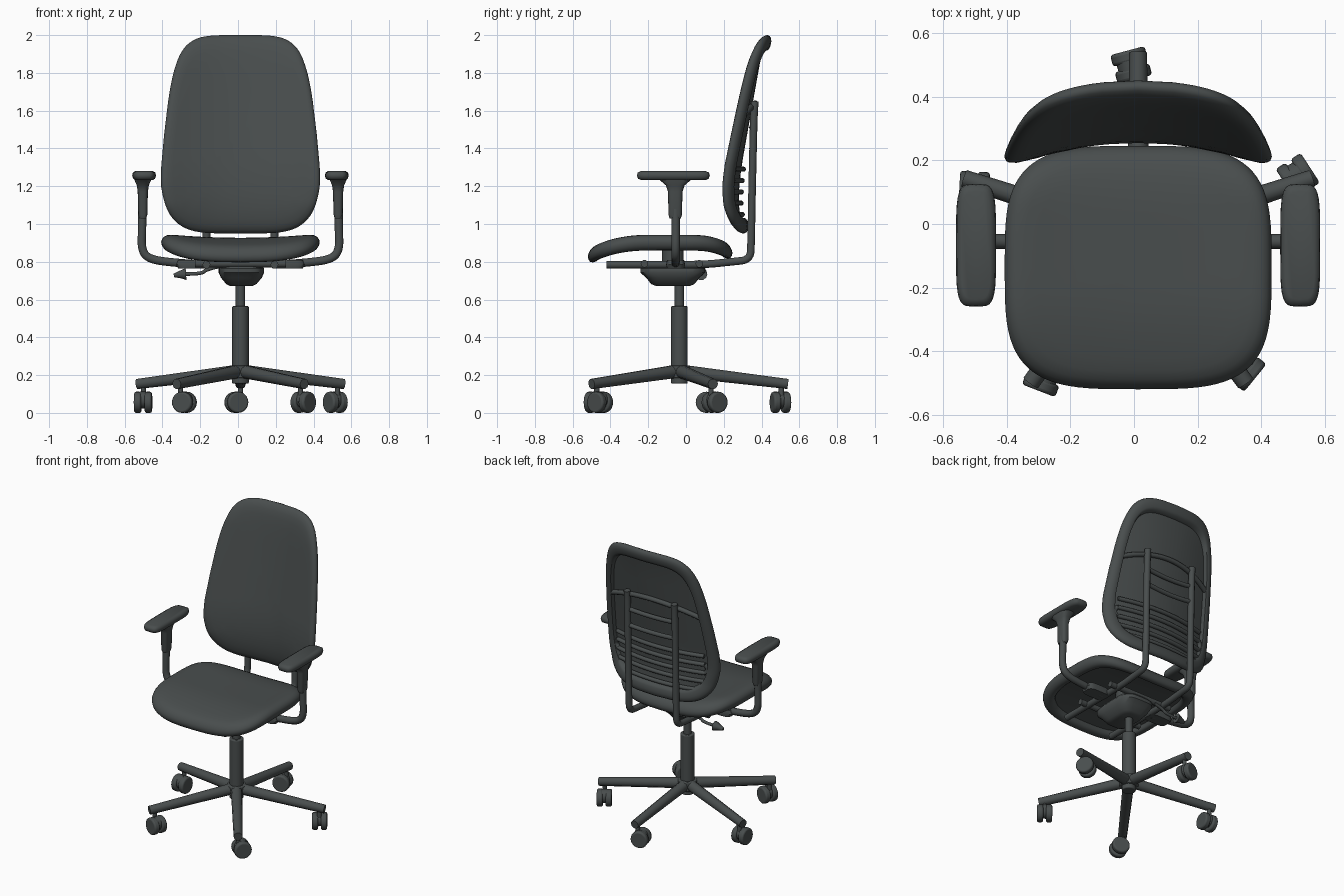
import bpy, bmesh, math
from mathutils import Vector, Matrix

cube = bpy.data.objects.get("Cube")
if cube:
    bpy.data.objects.remove(cube, do_unlink=True)

CX, CY = 0.013, -0.035  # column axis

mat = bpy.data.materials.new("dark_grey")
mat.use_nodes = True
GREY = (0.066, 0.075, 0.075, 1)
mat.diffuse_color = GREY
mat.node_tree.nodes["Principled BSDF"].inputs["Base Color"].default_value = GREY


def finish(ob, angle=40):
    ob.data.materials.clear()
    ob.data.materials.append(mat)
    bpy.ops.object.select_all(action='DESELECT')
    ob.select_set(True)
    bpy.context.view_layer.objects.active = ob
    bpy.ops.object.shade_smooth_by_angle(angle=math.radians(angle))
    return ob


def loft(name, rings, angle=40):
    """Skin a stack of equal closed rings and cap both ends."""
    bm = bmesh.new()
    loops = [[bm.verts.new(p) for p in ring] for ring in rings]
    n = len(loops[0])
    for a, b in zip(loops, loops[1:]):
        for i in range(n):
            j = (i + 1) % n
            bm.faces.new((a[i], a[j], b[j], b[i]))
    bm.faces.new(loops[0])
    bm.faces.new(loops[-1])
    bmesh.ops.recalc_face_normals(bm, faces=bm.faces)
    me = bpy.data.meshes.new(name)
    bm.to_mesh(me)
    bm.free()
    ob = bpy.data.objects.new(name, me)
    bpy.context.collection.objects.link(ob)
    return finish(ob, angle)


def tube(name, pts, r, r_end=None, smooth=True):
    """Round bar along a path, optionally tapered."""
    cu = bpy.data.curves.new(name, 'CURVE')
    cu.dimensions = '3D'
    cu.bevel_depth = 1.0
    cu.bevel_resolution = 3
    cu.use_fill_caps = True
    sp = cu.splines.new('NURBS' if smooth else 'POLY')
    sp.points.add(len(pts) - 1)
    for i, (sp_pt, p) in enumerate(zip(sp.points, pts)):
        sp_pt.co = (*p, 1)
        sp_pt.radius = r + ((r_end or r) - r) * i / (len(pts) - 1)
    if smooth:
        sp.order_u = 3
        sp.use_endpoint_u = True
        sp.resolution_u = 6
    ob = bpy.data.objects.new(name, cu)
    bpy.context.collection.objects.link(ob)
    bpy.ops.object.select_all(action='DESELECT')
    ob.select_set(True)
    bpy.context.view_layer.objects.active = ob
    bpy.ops.object.convert(target='MESH')
    return finish(bpy.context.object)


def cylinder(name, r, depth, matrix, bevel=0.0):
    bpy.ops.mesh.primitive_cylinder_add(vertices=24, radius=r, depth=depth)
    ob = bpy.context.object
    ob.name = name
    ob.matrix_world = matrix
    if bevel:
        m = ob.modifiers.new("round", 'BEVEL')
        m.width, m.segments = bevel, 3
    return finish(ob)


def squircle(n, count=64):
    out = []
    for i in range(count):
        a = 2 * math.pi * i / count
        c, s = math.cos(a), math.sin(a)
        out.append((math.copysign(abs(c) ** (2 / n), c), math.copysign(abs(s) ** (2 / n), s)))
    return out


def block(name, cx, cy, sections, n=4, angle=40):
    """Vertical loft of rounded sections given as (half x, half y, z)."""
    shape = squircle(n, 32)
    return loft(name, [[(cx + u * hx, cy + v * hy, z) for u, v in shape]
                       for hx, hy, z in sections], angle)


def interp(x, table):
    for (x0, y0), (x1, y1) in zip(table, table[1:]):
        if x <= x1:
            t = max(0, (x - x0) / (x1 - x0))
            return y0 + (y1 - y0) * t
    return table[-1][1]


def cushion(name, surface, n, half, recess):
    """Curved pad with rounded rim and a hollowed reverse side."""
    prof = [(s / 10, half) for s in (0.1, 1.5, 3, 4.5, 6, 7.5, 8.5)]
    prof += [(0.92, half * 0.9), (0.965, half * 0.65), (0.99, half * 0.3), (1, -half * 0.05),
             (0.99, -half * 0.5), (0.965, -half * 0.85), (0.93, -half), (0.88, -half),
             (0.85, -half * 0.8), (0.835, recess)]
    prof += [(s / 10, recess) for s in (7, 5.5, 4, 2.5, 1, 0.1)]
    shape = squircle(n, 80)
    return loft(name, [[surface(u * s, v * s, w) for u, v in shape] for s, w in prof], 60)


# Seat
def seat_surface(u, v, w):
    x, y = u * 0.42, -0.137 + v * 0.383
    z = 0.885 + 0.022 * u * u
    z -= 0.055 * max(0, (-y - 0.2) / 0.32) ** 2 + 0.035 * max(0, (y - 0.06) / 0.185) ** 2
    return (CX + x, y, z + w)


cushion("seat", seat_surface, 3.6, 0.042, -0.012)

# Backrest
WIDTH = [(0.95, 0.40), (1.05, 0.415), (1.2, 0.425), (1.35, 0.418), (1.6, 0.39), (1.85, 0.357), (2.0, 0.345)]
DEPTH = [(0.95, 0.305), (1.1, 0.283), (1.2, 0.286), (1.3, 0.297), (1.6, 0.35), (1.85, 0.395), (2.0, 0.43)]


def back_point(x, z, w):
    return (CX + x, interp(z, DEPTH) - 0.08 * (x / 0.42) ** 2 - w, z)


def back_surface(u, v, w):
    z = 1.475 + 0.525 * v
    return back_point(u * interp(z, WIDTH), z, w)


cushion("backrest", back_surface, 4.6, 0.03, 0.004)

# Ribs and cross bars on the rear of the backrest
for i in range(5):
    z = 1.05 + i * 0.06
    tube(f"back_rib_{i + 1}", [back_point(x * 0.055, z, -0.008) for x in range(-6, 7)], 0.014)
for s in (-1, 1):
    for i in (0, 2):
        z = 1.05 + i * 0.06
        tube("rib_end_loop", [back_point(s * 0.33, z, -0.008), back_point(s * 0.36, z + 0.03, -0.008),
                              back_point(s * 0.33, z + 0.06, -0.008)], 0.014)
tube("upper_cross_bar", [back_point(x * 0.05, 1.64 - 0.0015 * x * x, -0.008) for x in range(-7, 8)], 0.016)
for z in (1.41, 1.52):
    tube("middle_cross_bar", [(CX - 0.18, 0.353, z), (CX, 0.345, z - 0.02), (CX + 0.18, 0.353, z)], 0.015)

# Rails running under the seat and up behind the backrest, with arms
for side, s in (("right", -1), ("left", 1)):
    x = CX + s * 0.18
    tube(side + "_rail_upright", [(x, -0.42, 0.785), (x, -0.1, 0.785), (x, 0.1, 0.785), (x, 0.24, 0.8),
                                  (x, 0.34, 0.81), (x, 0.345, 0.9), (x, 0.348, 1.1), (x, 0.355, 1.4),
                                  (x, 0.36, 1.6), (x, 0.365, 1.65)], 0.021)
    block(side + "_arm_clamp", CX + s * 0.25, -0.055,
          [(0.08, 0.045, 0.765), (0.09, 0.05, 0.785), (0.08, 0.045, 0.81)])
    tube(side + "_arm_tube", [(CX + s * 0.2, -0.055, 0.785), (CX + s * 0.36, -0.055, 0.795),
                              (CX + s * 0.49, -0.055, 0.815), (CX + s * 0.525, -0.055, 0.87),
                              (CX + s * 0.52, -0.055, 0.97), (CX + s * 0.52, -0.055, 1.08)], 0.023)
    block(side + "_arm_sleeve", CX + s * 0.517, -0.057,
          [(0.018, 0.03, 1.03), (0.024, 0.036, 1.05), (0.027, 0.038, 1.17),
           (0.032, 0.05, 1.205), (0.045, 0.085, 1.235), (0.045, 0.085, 1.25)], 3)
    # Arm pad with long rounded ends
    block(side + "_arm_pad", CX + s * 0.51, -0.067,
          [(0.045, 0.17, 1.232), (0.058, 0.187, 1.24), (0.063, 0.193, 1.255),
           (0.06, 0.189, 1.272), (0.045, 0.17, 1.281)], 4.5, 60)

# Mechanism below the seat
block("tilt_mechanism", CX + 0.005, -0.07,
      [(0.06, 0.09, 0.672), (0.08, 0.115, 0.682), (0.108, 0.14, 0.715),
       (0.12, 0.172, 0.742), (0.12, 0.172, 0.765), (0.10, 0.15, 0.79)])
for y in (-0.22, 0.07):
    tube("seat_cross_bar", [(CX - 0.24, y, 0.79), (CX + 0.24, y, 0.79)], 0.02, smooth=False)
tube("seat_support", [(CX, -0.07, 0.77), (CX, -0.07, 0.87)], 0.06, smooth=False)

# Adjusting lever with a cone knob
tube("lever_rod", [(-0.1, 0.08, 0.775), (-0.17, 0.08, 0.76), (-0.19, 0.08, 0.735), (-0.29, 0.08, 0.735)], 0.01)
tube("lever_knob", [(-0.275, 0.08, 0.735), (-0.305, 0.08, 0.733), (-0.34, 0.08, 0.728)], 0.033, 0.01, smooth=False)

# Gas column and hub
for name, r, z0, z1 in (("column_sleeve", 0.044, 0.155, 0.565), ("column_piston", 0.025, 0.55, 0.69),
                        ("base_hub", 0.06, 0.185, 0.25)):
    cylinder(name, r, z1 - z0, Matrix.Translation((CX, CY, (z0 + z1) / 2)), 0.006)

# Five legs with twin wheels
for i in range(5):
    a = math.radians(90 + 72 * i)
    d = Vector((math.cos(a), math.sin(a), 0))
    hub = Vector((CX, CY, 0))
    tube(f"base_leg_{i + 1}", [hub + d * 0.02 + Vector((0, 0, 0.22)), hub + d * 0.575 + Vector((0, 0, 0.153))],
         0.036, 0.028, smooth=False)
    pivot = hub + d * 0.54
    b = a + math.radians(15)
    axis = Vector((math.cos(b), math.sin(b), 0))
    centre = hub + d * 0.535 + Vector((-d.y, d.x, 0)) * 0.022 + Vector((0, 0, 0.056))
    turn = axis.to_track_quat('Z', 'Y').to_matrix().to_4x4()
    for s in (-1, 1):
        cylinder("caster_wheel", 0.056, 0.038, Matrix.Translation(centre + axis * s * 0.028) @ turn, 0.01)
    cylinder("caster_body", 0.044, 0.03, Matrix.Translation(centre + Vector((0, 0, 0.012))) @ turn)
    cylinder("caster_stem", 0.014, 0.09, Matrix.Translation(pivot + Vector((0, 0, 0.105))))
